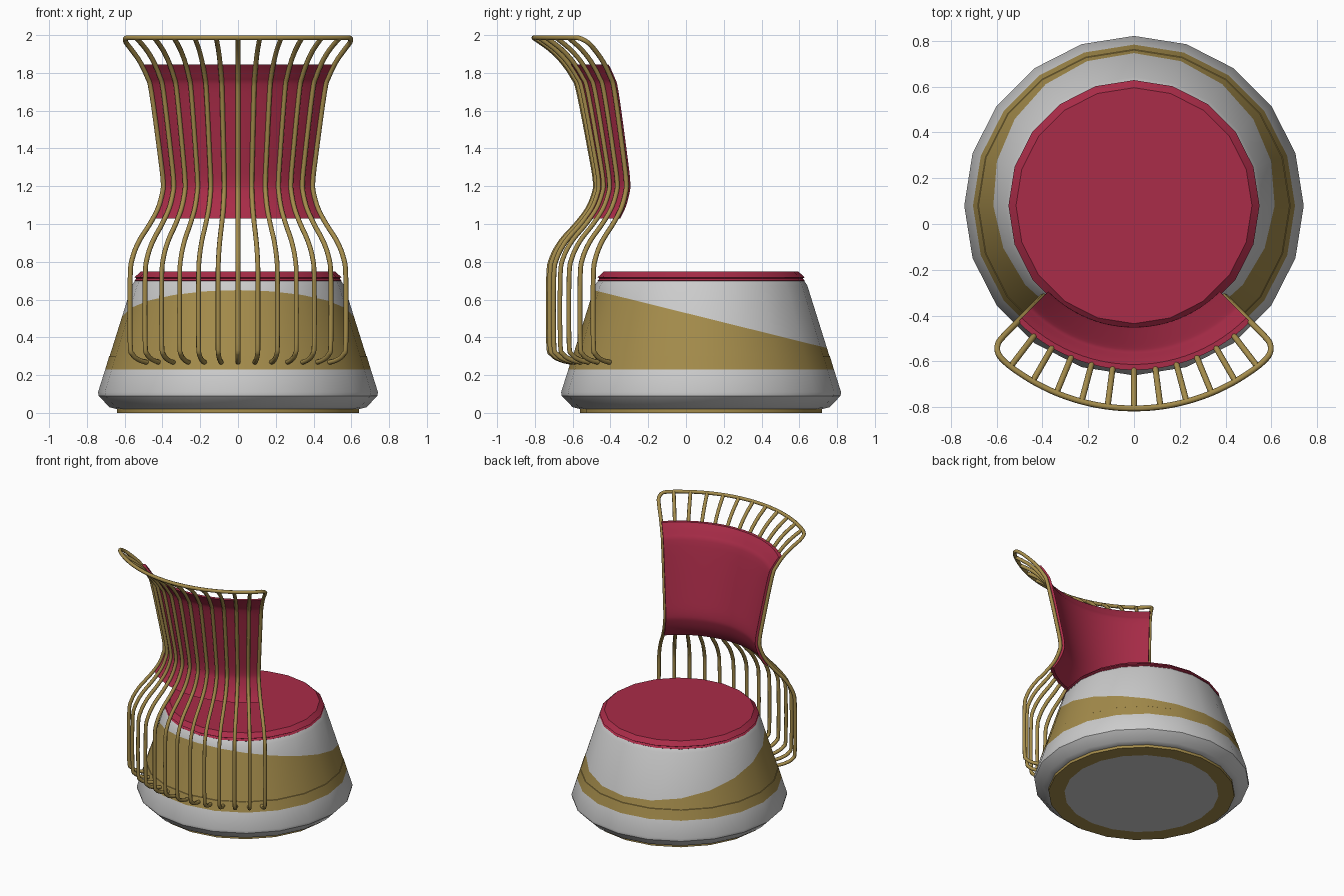
import bpy, bmesh, math
from mathutils import Vector

if "Cube" in bpy.data.objects:
    bpy.data.objects.remove(bpy.data.objects["Cube"])

YC = 0.08          # axis of the round base and of the curved back
SPREAD = 45        # half angle of the back, degrees
ROD = 0.013


def material(name, rgb):
    m = bpy.data.materials.new(name)
    m.diffuse_color = (*rgb, 1)
    m.use_nodes = True
    m.node_tree.nodes["Principled BSDF"].inputs["Base Color"].default_value = m.diffuse_color
    return m


GOLD = material("gold", (0.37, 0.26, 0.07))
RED = material("red", (0.40, 0.025, 0.065))
GREY = material("grey", (0.8, 0.8, 0.8))


def polar(deg, r, z):
    a = math.radians(deg)
    return Vector((r * math.sin(a), YC - r * math.cos(a), z))


def smooth_path(pts, n=4):
    """Catmull-Rom samples through the given points."""
    v = [Vector(p) for p in pts]
    v = [2 * v[0] - v[1]] + v + [2 * v[-1] - v[-2]]
    out = []
    for a, b, c, d in zip(v, v[1:], v[2:], v[3:]):
        for i in range(n):
            t = i / n
            out.append(0.5 * (2 * b + (c - a) * t + (2 * a - 5 * b + 4 * c - d) * t * t
                              + (3 * b - a - 3 * c + d) * t ** 3))
    return out + [v[-2]]


def finish(name, bm, mats):
    bmesh.ops.recalc_face_normals(bm, faces=bm.faces)
    me = bpy.data.meshes.new(name)
    bm.to_mesh(me)
    bm.free()
    for m in mats:
        me.materials.append(m)
    ob = bpy.data.objects.new(name, me)
    bpy.context.collection.objects.link(ob)
    bpy.ops.object.select_all(action='DESELECT')
    ob.select_set(True)
    bpy.context.view_layer.objects.active = ob
    bpy.ops.object.shade_smooth_by_angle(angle=math.radians(35))
    return ob


def lathe(profile, sides=20):
    """Closed 20-sided turned solid; profile runs bottom to top."""
    bm = bmesh.new()
    rings = [[bm.verts.new(polar(360 * i / sides, r, z)) for i in range(sides)]
             for r, z in profile]
    for a, b in zip(rings, rings[1:]):
        for i in range(sides):
            j = (i + 1) % sides
            bm.faces.new((a[i], a[j], b[j], b[i]))
    bm.faces.new(rings[0])
    bm.faces.new(rings[-1])
    return bm


def tube(name, pts):
    cu = bpy.data.curves.new(name, 'CURVE')
    cu.dimensions = '3D'
    cu.bevel_depth = ROD
    cu.bevel_resolution = 2
    cu.use_fill_caps = True
    sp = cu.splines.new('POLY')
    sp.points.add(len(pts) - 1)
    for p, co in zip(sp.points, pts):
        p.co = (*co, 1)
    sp.use_smooth = True
    cu.materials.append(GOLD)
    ob = bpy.data.objects.new(name, cu)
    bpy.context.collection.objects.link(ob)
    bpy.ops.object.select_all(action='DESELECT')
    ob.select_set(True)
    bpy.context.view_layer.objects.active = ob
    bpy.ops.object.convert(target='MESH')


# Foot: gold ring around a grey underside
bm = lathe([(0.53, 0), (0.64, 0), (0.64, 0.022)])
for f in bm.faces:
    f.material_index = int(len(f.verts) > 4)
finish("foot_ring", bm, [GOLD, GREY])

# Body: grey drum with a gold band cut off by a sloping plane
bm = lathe([(0.64, 0.02), (0.68, 0.03), (0.738, 0.09), (0.741, 0.11), (0.703, 0.23),
            (0.682, 0.30), (0.679, 0.302), (0.562, 0.675), (0.545, 0.70)])
co, no = Vector((0, -0.49, 0.65)), Vector((0, 0.248, 1))
bmesh.ops.bisect_plane(bm, geom=bm.verts[:] + bm.edges[:] + bm.faces[:],
                       plane_co=co, plane_no=no)
for f in bm.faces:
    c = f.calc_center_median()
    f.material_index = int(c.z > 0.231 and (c - co).dot(no) < 0)
finish("base_body", bm, [GREY, GOLD])

# Seat cushion
bm = lathe([(0.535, 0.69), (0.548, 0.70), (0.538, 0.712), (0.548, 0.718), (0.515, 0.748)])
finish("seat_cushion", bm, [RED])

# Side profile shared by the rods and the back cushion: (radius, height)
LOWER = [(0.67, 0.265), (0.74, 0.28), (0.79, 0.31), (0.807, 0.37), (0.807, 0.72),
         (0.79, 0.82), (0.74, 0.91), (0.66, 1.0), (0.60, 1.08), (0.567, 1.16),
         (0.56, 1.22), (0.58, 1.35), (0.648, 1.70), (0.68, 1.78), (0.735, 1.86),
         (0.80, 1.925)]
RIM_R, RIM_Z = 0.885, 1.986
rod_path = smooth_path([(r, z, 0) for r, z in LOWER + [(RIM_R, RIM_Z)]])

# Inner rods
for i in range(-5, 6):
    tube(f"back_rod_{i + 6}", [polar(i * SPREAD / 6, p.x, p.y) for p in rod_path])

# Outer rods and top rim as one bent tube
half = [(SPREAD, r, z) for r, z in LOWER]
half += [(44.6, 0.845, 1.962), (42.6, 0.876, 1.984)]
half += [(a, RIM_R, RIM_Z) for a in range(39, 0, -6)]
frame = half + [(0, RIM_R, RIM_Z)] + [(-a, r, z) for a, r, z in reversed(half)]
tube("back_frame", [polar(*p) for p in smooth_path(frame)])

# Back cushion: curved pad following the inside of the rods
pad = [p for p in rod_path if 1.03 < p.y < 1.84]


def radius_at(z):
    for a, b in zip(rod_path[12:], rod_path[13:]):
        if a.y <= z <= b.y:
            return a.x + (b.x - a.x) * (z - a.y) / (b.y - a.y)


rows = [(radius_at(1.03), 1.03)] + [(p.x, p.y) for p in pad] + [(radius_at(1.845), 1.845)]
section = [(r - 0.006, z) for r, z in rows] + [(r - 0.03, z) for r, z in reversed(rows)]
bm = bmesh.new()
STEPS = 24
loops = [[bm.verts.new(polar(SPREAD * (2 * s / STEPS - 1), r, z)) for r, z in section]
         for s in range(STEPS + 1)]
for a, b in zip(loops, loops[1:]):
    for i in range(len(section)):
        j = (i + 1) % len(section)
        bm.faces.new((a[i], a[j], b[j], b[i]))
n = len(section)
for lp in (loops[0], loops[-1]):
    for i in range(n // 2 - 1):
        bm.faces.new((lp[i], lp[i + 1], lp[n - 2 - i], lp[n - 1 - i]))
finish("back_cushion", bm, [RED])
